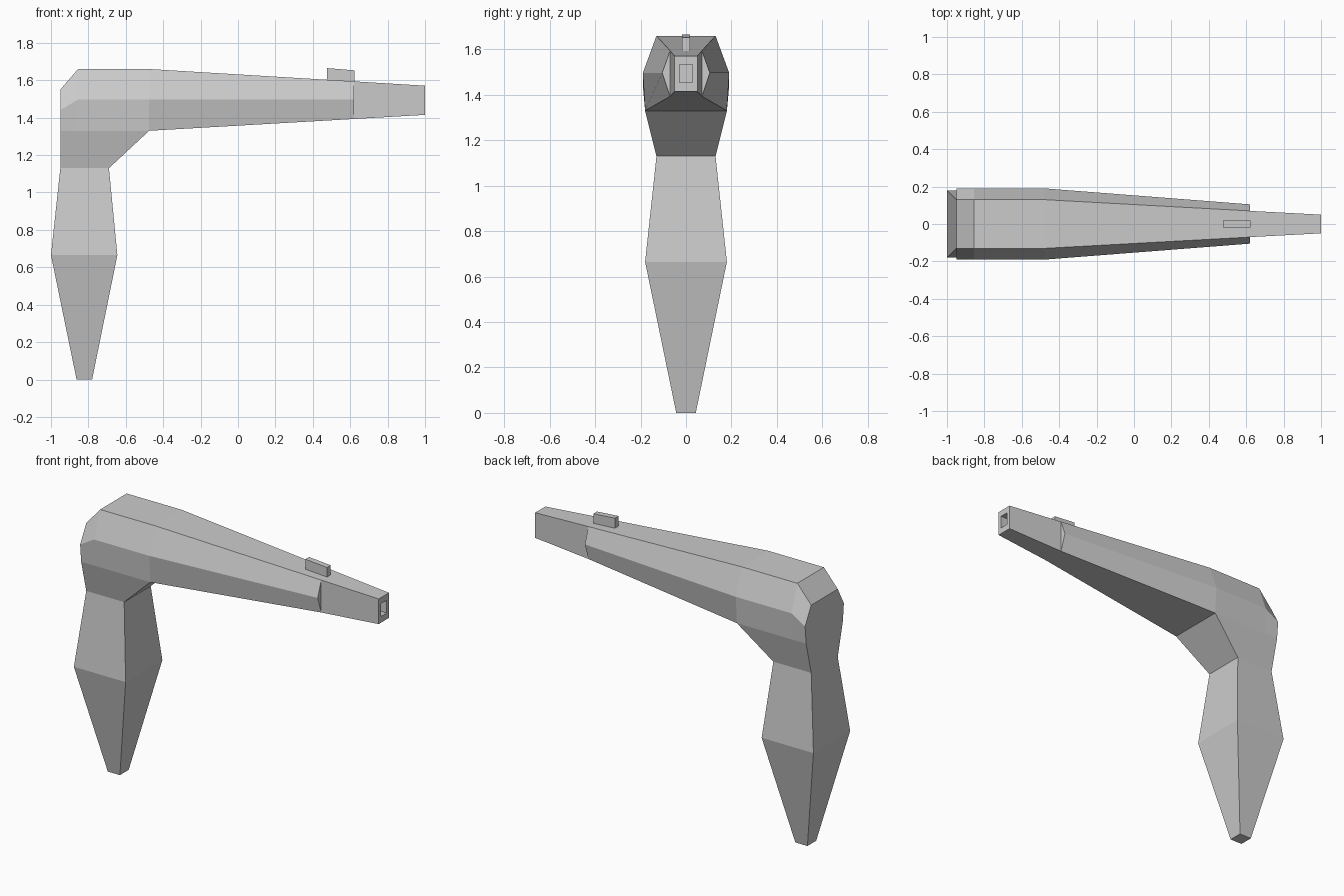
import bpy, bmesh

if "Cube" in bpy.data.objects:
    bpy.data.objects.remove(bpy.data.objects["Cube"])


def ring(bm, pts):
    """Closed symmetric ring from half-section points (x, y, z)."""
    full = pts + [(x, -y, z) for x, y, z in reversed(pts)]
    return [bm.verts.new(p) for p in full]


def loft(bm, sections, cap_start=False, cap_end=False):
    rings = [ring(bm, s) for s in sections]
    for a, b in zip(rings, rings[1:]):
        n = len(a)
        for i in range(n):
            j = (i + 1) % n
            bm.faces.new((a[i], a[j], b[j], b[i]))
    if cap_start:
        bm.faces.new(rings[0])
    if cap_end:
        bm.faces.new(rings[-1])


def finish(bm, name):
    bmesh.ops.remove_doubles(bm, verts=bm.verts[:], dist=0.0005)
    bmesh.ops.recalc_face_normals(bm, faces=bm.faces[:])
    mesh = bpy.data.meshes.new(name)
    bm.to_mesh(mesh)
    bm.free()
    bpy.context.collection.objects.link(bpy.data.objects.new(name, mesh))


bm = bmesh.new()

# Barrel: x, then (half width, height) for top, middle and bottom
barrel = [
    (-0.95, (0.13, 1.55), (0.19, 1.44), (0.18, 1.33)),
    (-0.855, (0.13, 1.66), (0.19, 1.497), (0.18, 1.33)),
    (-0.475, (0.13, 1.66), (0.19, 1.497), (0.18, 1.33)),
    (0.62, (0.07, 1.594), (0.105, 1.497), (0.07, 1.393)),
    (0.62, (0.07, 1.594), (0.07, 1.497), (0.07, 1.393)),   # step to muzzle
    (1.0, (0.05, 1.571), (0.05, 1.495), (0.05, 1.415)),
    (1.0, (0.028, 1.533), (0.028, 1.493), (0.028, 1.454)),  # bore rim
    (0.9, (0.028, 1.533), (0.028, 1.493), (0.028, 1.454)),
]
loft(bm, [[(x, y, z) for y, z in pts] for x, *pts in barrel], True, True)

# Open the underside where the grip joins
joint = [f for f in bm.faces if all(abs(v.co.z - 1.33) < 0.001 for v in f.verts)]
bmesh.ops.delete(bm, geom=joint, context='FACES_ONLY')

# Grip: height, back x, front x, half width
grip = [
    (0.0, -0.863, -0.78, 0.043),
    (0.665, -1.0, -0.645, 0.18),
    (1.13, -0.95, -0.69, 0.13),
]
sections = [[(b, w, z), (f, w, z)] for z, b, f, w in grip]
loft(bm, sections, cap_start=True)

# Flared neck, with a middle point matching the barrel's underside
loft(bm, [[(-0.95, 0.13, 1.13), (-0.69, 0.13, 1.13), (-0.69, 0.13, 1.13)],
          [(-0.95, 0.18, 1.33), (-0.855, 0.18, 1.33), (-0.475, 0.18, 1.33)]])
finish(bm, "pistol_body")

# Front sight
bm = bmesh.new()
loft(bm, [[(0.475, 0.018, 1.665), (0.475, 0.018, 1.59)],
          [(0.623, 0.018, 1.653), (0.623, 0.018, 1.58)]], True, True)
finish(bm, "front_sight")
